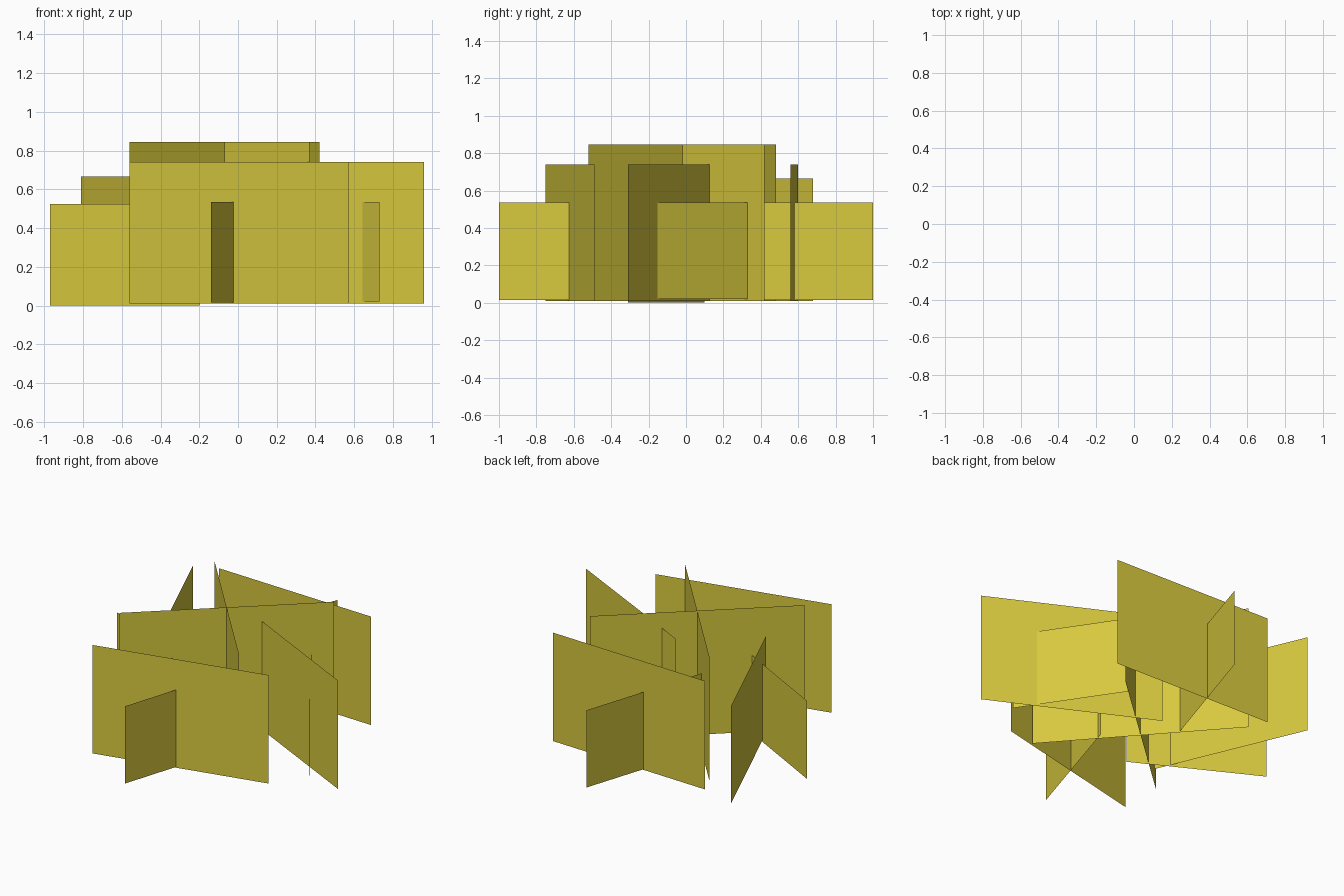
import bpy

if "Cube" in bpy.data.objects:
    bpy.data.objects.remove(bpy.data.objects["Cube"])

# One flat straw yellow for every card
straw = bpy.data.materials.new("straw yellow")
straw.diffuse_color = (0.68, 0.58, 0.048, 1.0)
straw.use_nodes = True
straw.node_tree.nodes["Principled BSDF"].inputs["Base Color"].default_value = straw.diffuse_color


def grass_card(name, start, end, bottom, top):
    """Thin upright card between two ground points."""
    (x0, y0), (x1, y1) = start, end
    mesh = bpy.data.meshes.new(name)
    mesh.from_pydata([(x0, y0, bottom), (x1, y1, bottom),
                      (x1, y1, top), (x0, y0, top)], [], [(0, 1, 2, 3)])
    mesh.materials.append(straw)
    obj = bpy.data.objects.new(name, mesh)
    bpy.context.collection.objects.link(obj)


# Each clump is a pair of crossing cards: (start, end, bottom, top)
clumps = {
    "centre_clump": [((-0.56, -0.46), (0.42, 0.42), 0.01, 0.845),
                     ((-0.51, 0.48), (0.37, -0.52), 0.01, 0.845)],
    "front_clump": [((-0.56, -0.75), (0.57, -0.49), 0.01, 0.74),
                    ((-0.14, -1.00), (0.12, -0.17), 0.015, 0.535)],
    "right_clump": [((-0.06, 0.20), (0.96, -0.31), 0.01, 0.74),
                    ((0.32, 0.33), (0.73, -0.28), 0.02, 0.535)],
    "back_clump": [((-0.56, 0.60), (0.60, 0.56), 0.01, 0.74),
                   ((0.04, 1.00), (-0.23, 0.16), 0.015, 0.535)],
    "left_clump": [((-0.81, 0.68), (-0.40, -0.28), 0.01, 0.665),
                   ((-0.97, 0.10), (-0.20, -0.31), 0.0, 0.525)],
}

for clump, cards in clumps.items():
    for part, card in zip(("tall_card", "crossing_card"), cards):
        grass_card(f"{clump}_{part}", *card)
